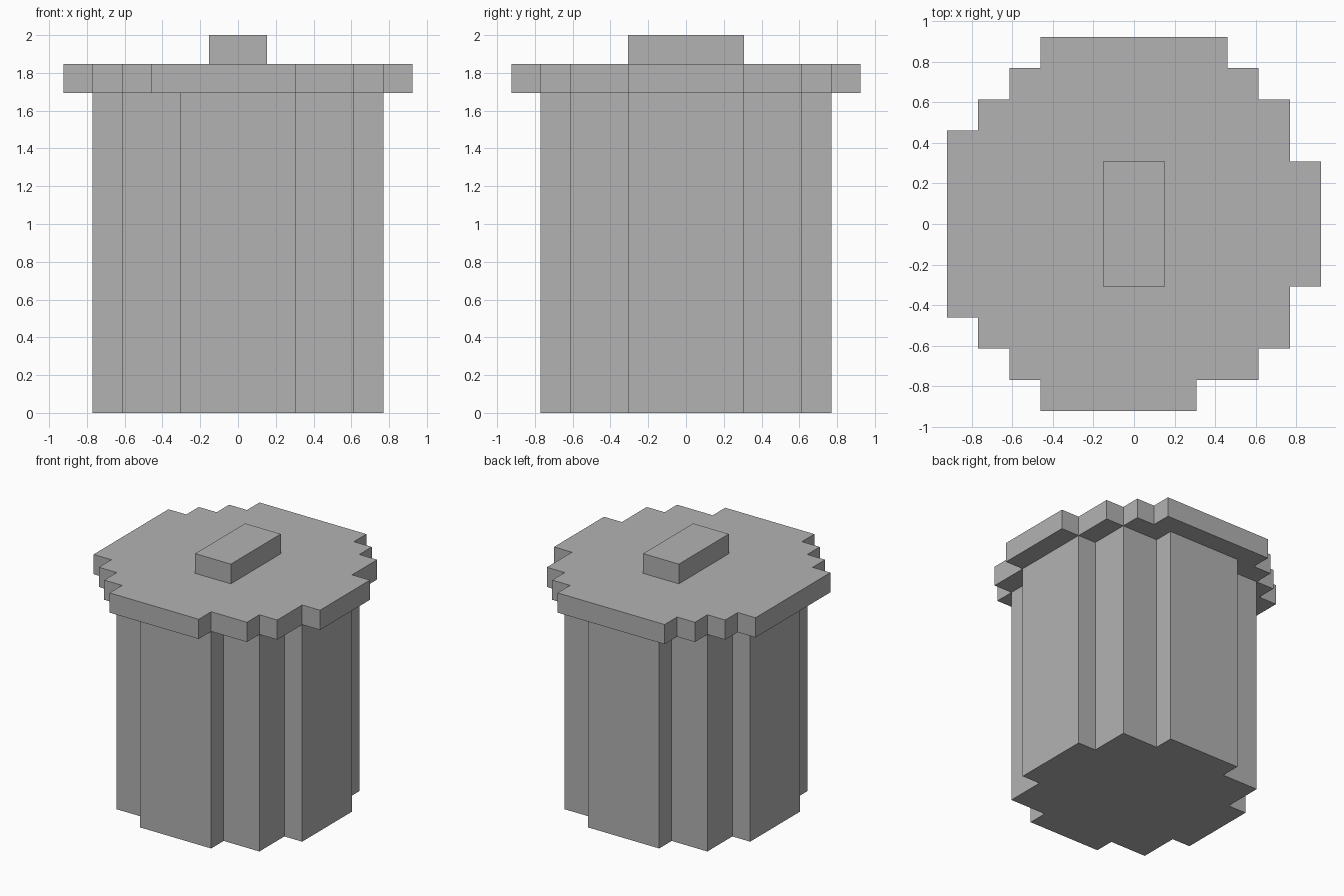
import bpy
import bmesh

U = 2 / 13  # edge length of one block

cube = bpy.data.objects.get("Cube")
if cube:
    bpy.data.objects.remove(cube, do_unlink=True)

grey = bpy.data.materials.new("plain_grey")
grey.use_nodes = True
colour = (0.448, 0.448, 0.448, 1)
grey.diffuse_color = colour
grey.node_tree.nodes["Principled BSDF"].inputs["Base Color"].default_value = colour


def stepped_prism(name, right, left, z0, z1):
    """Extrude a stepped outline; each side lists (x, y_start, y_end) in blocks."""
    outline = [(x, y) for x, a, b in right for y in (a, b)]
    outline += [(x, y) for x, a, b in reversed(left) for y in (b, a)]
    bm = bmesh.new()
    base = bm.faces.new([bm.verts.new((x * U, y * U, z0 * U)) for x, y in outline])
    top = bmesh.ops.extrude_face_region(bm, geom=[base], use_keep_orig=True)["geom"]
    verts = [v for v in top if isinstance(v, bmesh.types.BMVert)]
    bmesh.ops.translate(bm, verts=verts, vec=(0, 0, (z1 - z0) * U))
    bmesh.ops.recalc_face_normals(bm, faces=bm.faces[:])
    mesh = bpy.data.meshes.new(name)
    bm.to_mesh(mesh)
    bm.free()
    mesh.materials.append(grey)
    obj = bpy.data.objects.new(name, mesh)
    bpy.context.collection.objects.link(obj)
    return obj


def mirrored(side):
    return [(-x, a, b) for x, a, b in side]


# Can body: symmetric stepped round
body_side = [(2, -5, -4), (4, -4, -2), (5, -2, 2), (4, 2, 4), (2, 4, 5)]
stepped_prism("can_body", body_side, mirrored(body_side), 0, 11)

# Lid: wider round, with slightly uneven steps
lid_right = [(2, -6, -5), (4, -5, -4), (5, -4, -2), (6, -2, 2),
             (5, 2, 4), (4, 4, 5), (3, 5, 6)]
lid_left = [(-3, -6, -5), (-4, -5, -4), (-5, -4, -3), (-6, -3, 3),
            (-5, 3, 4), (-4, 4, 5), (-3, 5, 6)]
stepped_prism("lid", lid_right, lid_left, 11, 12)

# Handle block
handle_side = [(1, -2, 2)]
stepped_prism("lid_handle", handle_side, mirrored(handle_side), 12, 13)
